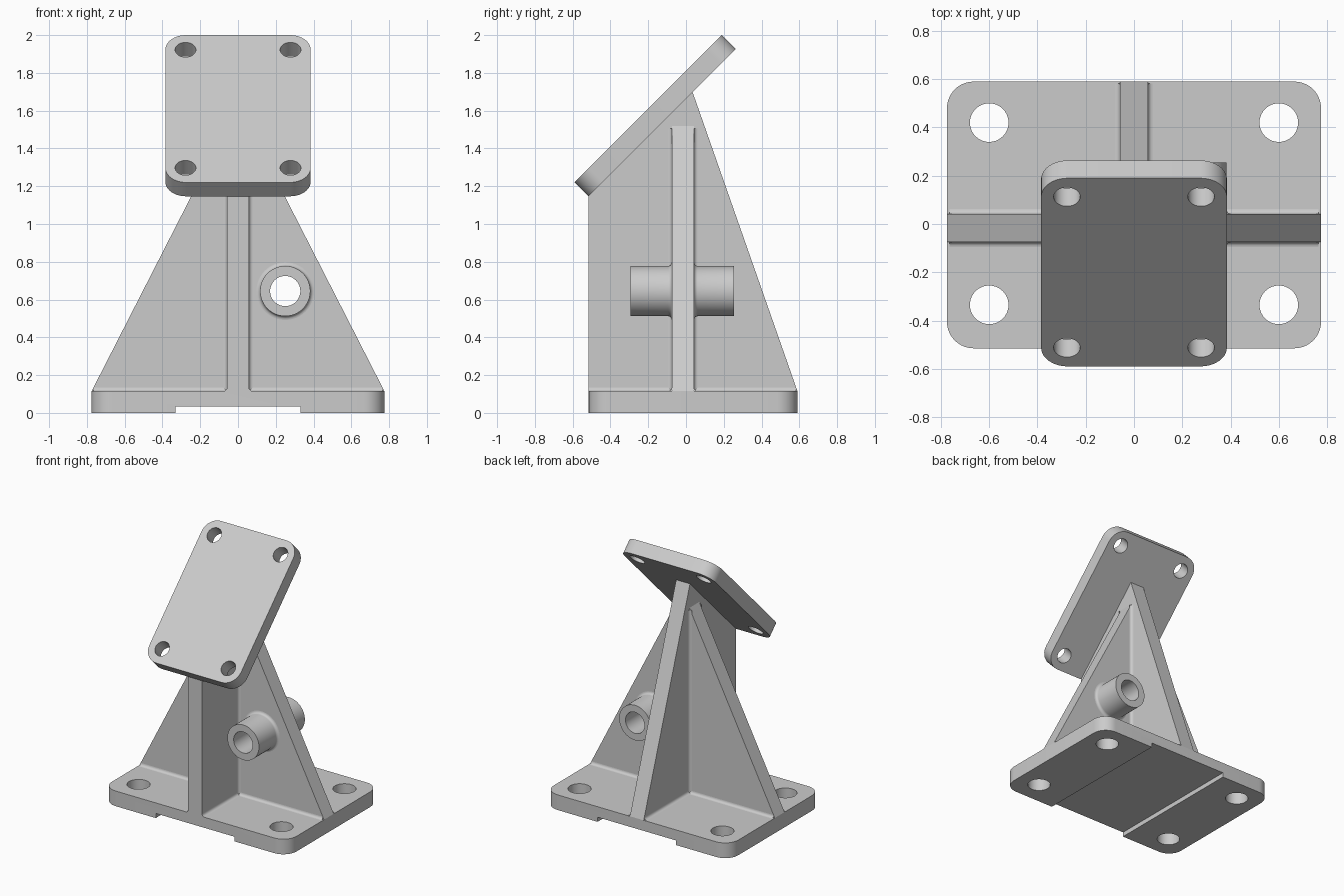
import bpy, bmesh
from math import sin, cos, pi, radians
from mathutils import Matrix, Vector

if "Cube" in bpy.data.objects:
    bpy.data.objects.remove(bpy.data.objects["Cube"])

grey = bpy.data.materials.new("cast grey")
grey.use_nodes = True
grey.diffuse_color = (0.6, 0.6, 0.6, 1)
grey.node_tree.nodes["Principled BSDF"].inputs["Base Color"].default_value = (0.6, 0.6, 0.6, 1)

BASE_TOP = 0.115
RIB_X = 0.058                      # half thickness of the long rib
RIB_FRONT, RIB_BACK = -0.075, 0.042  # faces of the cross rib
FILLET = 0.02
BOSS_X, BOSS_Z = 0.25, 0.645


def frame(u, v, w, origin=(0, 0, 0)):
    """Matrix whose local axes are u, v, w."""
    m = Matrix((u, v, w)).transposed().to_4x4()
    m.translation = Vector(origin)
    return m


def finish(name, bm):
    bmesh.ops.remove_doubles(bm, verts=bm.verts, dist=1e-5)
    bmesh.ops.recalc_face_normals(bm, faces=bm.faces)
    mesh = bpy.data.meshes.new(name)
    bm.to_mesh(mesh)
    bm.free()
    mesh.materials.append(grey)
    obj = bpy.data.objects.new(name, mesh)
    bpy.context.collection.objects.link(obj)
    return obj


def prism(name, points, low, high, matrix=Matrix()):
    """Extrude a closed outline along local z."""
    bm = bmesh.new()
    face = bm.faces.new([bm.verts.new((x, y, low)) for x, y in points])
    ext = bmesh.ops.extrude_face_region(bm, geom=[face])["geom"]
    top = [g for g in ext if isinstance(g, bmesh.types.BMVert)]
    bmesh.ops.translate(bm, verts=top, vec=(0, 0, high - low))
    bm.transform(matrix)
    return finish(name, bm)


def circle(cx, cy, r, n=40):
    return [(cx + r * cos(2 * pi * i / n), cy + r * sin(2 * pi * i / n)) for i in range(n)]


def rounded_rect(x0, x1, y0, y1, r, n=10):
    corners = [(x1 - r, y1 - r), (x0 + r, y1 - r), (x0 + r, y0 + r), (x1 - r, y0 + r)]
    return [(cx + r * cos(pi / 2 * (k + i / n)), cy + r * sin(pi / 2 * (k + i / n)))
            for k, (cx, cy) in enumerate(corners) for i in range(n + 1)]


def activate(obj):
    bpy.ops.object.select_all(action='DESELECT')
    obj.select_set(True)
    bpy.context.view_layer.objects.active = obj


def cut(obj, cutter):
    cutter.hide_render = True
    mod = obj.modifiers.new("cut", 'BOOLEAN')
    mod.operation = 'DIFFERENCE'
    mod.solver = 'EXACT'
    mod.object = cutter
    activate(obj)
    bpy.ops.object.modifier_apply(modifier=mod.name)
    bpy.data.objects.remove(cutter)


# Base with four bolt holes and a shallow channel underneath
base = prism("base_plate", rounded_rect(-0.775, 0.775, -0.515, 0.59, 0.11), 0, BASE_TOP)
for x in (-0.6, 0.6):
    for y in (-0.335, 0.42):
        cut(base, prism("hole_cutter", circle(x, y, 0.08), -0.1, 0.3))
cut(base, prism("channel_cutter", [(-0.33, -1), (0.33, -1), (0.33, 1), (-0.33, 1)], -0.1, 0.035))

# Tilted mounting plate with four holes
tilt = Matrix.Translation((0, -0.1265, 1.5365)) @ Matrix.Rotation(radians(45), 4, 'X')
mount = prism("mounting_plate", rounded_rect(-0.385, 0.385, -0.5515, 0.5515, 0.11), 0, 0.104, tilt)
for x in (-0.278, 0.278):
    for y in (-0.442, 0.442):
        cut(mount, prism("hole_cutter", circle(x, y, 0.055), -0.1, 0.3, tilt))

# Long rib running front to back under the tilted plate
along_x = frame((0, 1, 0), (0, 0, 1), (1, 0, 0))
long_rib = prism("long_rib", [(-0.515, BASE_TOP), (0.59, BASE_TOP), (0.035, 1.698), (-0.515, 1.148)],
                 -RIB_X, RIB_X, along_x)

# Triangular cross rib, opened for the boss bore
along_y = frame((1, 0, 0), (0, 0, 1), (0, 1, 0))
cross_rib = prism("cross_rib", [(-0.775, BASE_TOP), (0.775, BASE_TOP), (0.052, 1.53), (-0.052, 1.53)],
                  RIB_FRONT, RIB_BACK, along_y)
cut(cross_rib, prism("bore_cutter", circle(BOSS_X, BOSS_Z, 0.1), -0.5, 0.5, along_y))

# Hollow boss through the cross rib, flared where it meets the rib
inner, outer = 0.08, 0.133
arc = [pi / 2 * i / 5 for i in range(6)]
profile = [(inner, -0.295), (outer, -0.295)]
profile += [(outer + FILLET * (1 - cos(t)), RIB_FRONT - FILLET * (1 - sin(t))) for t in arc]
profile += [(outer + FILLET * (1 - cos(t)), RIB_BACK + FILLET * (1 - sin(t))) for t in reversed(arc)]
profile += [(outer, 0.255), (inner, 0.255)]
bm = bmesh.new()
ring = [bm.verts.new((BOSS_X + r, y, BOSS_Z)) for r, y in profile]
edges = [bm.edges.new((ring[i], ring[(i + 1) % len(ring)])) for i in range(len(ring))]
bmesh.ops.spin(bm, geom=ring + edges, cent=(BOSS_X, 0, BOSS_Z), axis=(0, 1, 0),
               angle=2 * pi, steps=48)
finish("boss", bm)

# Fillets where the ribs meet each other and the base
section = [(0, 0)] + [(FILLET * (1 - sin(t)), FILLET * (1 - cos(t))) for t in arc]
up = (0, 0, 1)
for sx, side in ((1, "left"), (-1, "right")):
    for sy, end, y, run in ((1, "back", RIB_BACK, 0.54), (-1, "front", RIB_FRONT, 0.44)):
        corner = (sx * RIB_X, y, BASE_TOP)
        to_x, to_y = (sx, 0, 0), (0, sy, 0)
        tag = f"{end}_{side}"
        prism("upright_fillet_" + tag, section, 0, 1.39, frame(to_x, to_y, up, corner))
        prism("cross_rib_fillet_" + tag, section, 0, 0.707, frame(to_y, up, to_x, corner))
        prism("long_rib_fillet_" + tag, section, 0, run, frame(to_x, up, to_y, corner))

# Smooth the round surfaces, keep the edges sharp
for obj in list(bpy.context.collection.objects):
    if obj.type == 'MESH' and grey.name in obj.data.materials:
        activate(obj)
        bpy.ops.object.shade_smooth_by_angle(angle=radians(30))
